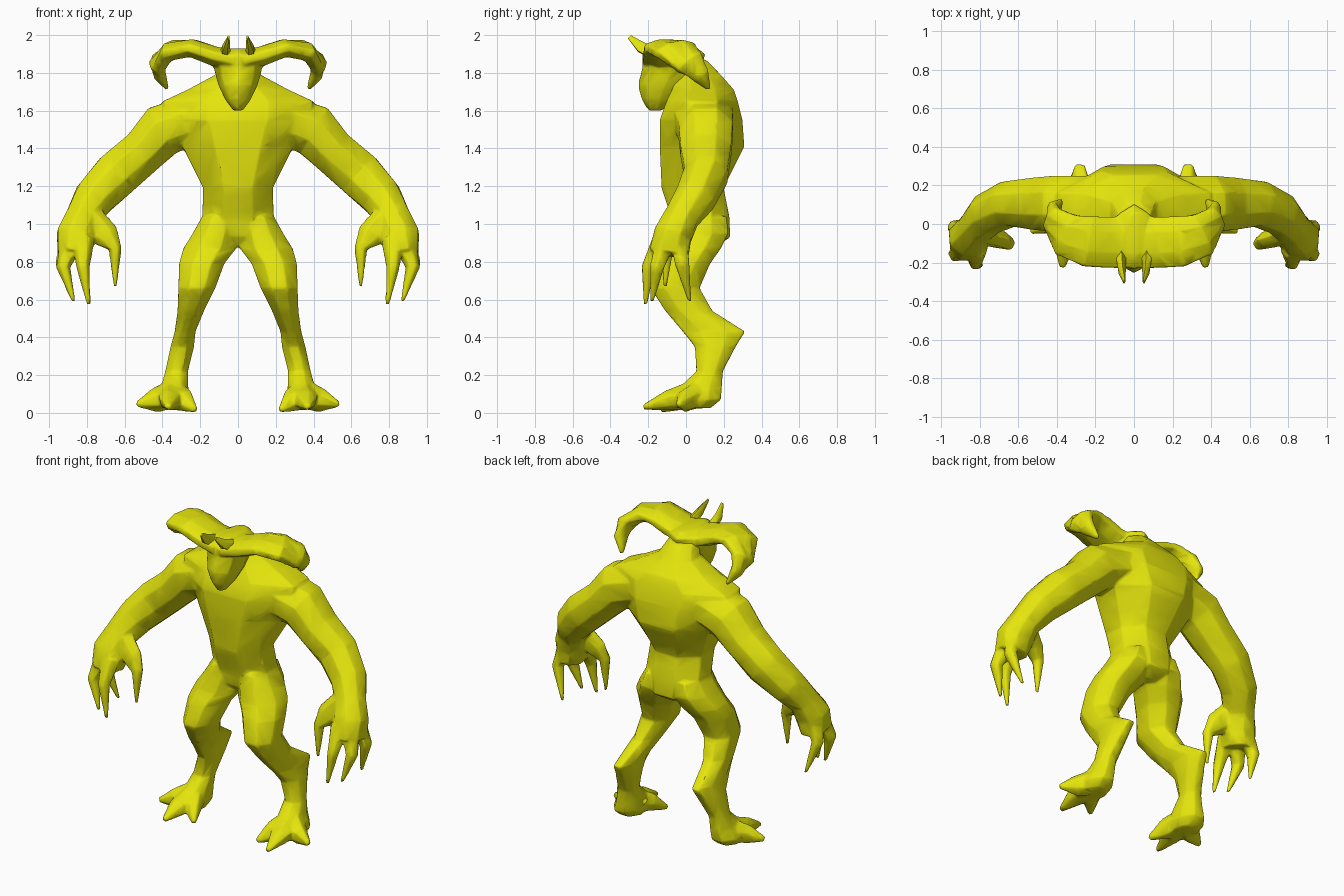
import bpy, bmesh, math
from mathutils import Vector

hide = bpy.data.materials.new("yellow_hide")
hide.diffuse_color = (0.78, 0.78, 0.004, 1)


def activate(objs):
    bpy.ops.object.select_all(action='DESELECT')
    for ob in objs:
        ob.select_set(True)
    bpy.context.view_layer.objects.active = objs[0]


def loft(name, rings, flat=False, n=8, mirror=True, phase=0.5):
    """Skin rings (x, y, z, half_width, half_depth); flat rings stay level,
    the others turn with the path."""
    bm = bmesh.new()
    pts = [Vector(r[:3]) for r in rings]
    k = 1.075 if phase else 1.0
    loops = []
    for i, (p, r) in enumerate(zip(pts, rings)):
        if flat:
            u, v = Vector((1, 0, 0)), Vector((0, 1, 0))
        else:
            t = (pts[min(i + 1, len(pts) - 1)] - pts[max(i - 1, 0)]).normalized()
            v = Vector((0, 1, 0))
            v = (v - t * v.dot(t)).normalized()
            u = v.cross(t)
        loop = []
        for j in range(n):
            a = 2 * math.pi * (j + phase) / n - math.pi / 2
            loop.append(bm.verts.new(p + u * math.cos(a) * r[3] * k + v * math.sin(a) * r[4] * k))
        loops.append(loop)
    for a, b in zip(loops, loops[1:]):
        for j in range(n):
            bm.faces.new((a[j], a[(j + 1) % n], b[(j + 1) % n], b[j]))
    bm.faces.new(loops[0])
    bm.faces.new(loops[-1])
    bmesh.ops.recalc_face_normals(bm, faces=bm.faces)
    me = bpy.data.meshes.new(name)
    bm.to_mesh(me)
    bm.free()
    me.materials.append(hide)
    ob = bpy.data.objects.new(name, me)
    bpy.context.collection.objects.link(ob)
    activate([ob])
    if mirror:
        ob.modifiers.new("mirror", 'MIRROR').use_mirror_merge = False
        bpy.ops.object.modifier_apply(modifier="mirror")
    bpy.ops.object.shade_smooth_by_angle(angle=math.radians(60))
    return ob


def fuse(name, parts, ratio):
    """Melt overlapping parts into one skin, then thin it back to few faces."""
    activate(parts)
    bpy.ops.object.join()
    ob = parts[0]
    ob.name = name
    m = ob.modifiers.new("melt", 'REMESH')
    m.mode, m.voxel_size, m.use_smooth_shade = 'VOXEL', 0.0085, True
    s = ob.modifiers.new("soften", 'SMOOTH')
    s.factor, s.iterations = 0.5, 3
    ob.modifiers.new("thin", 'DECIMATE').ratio = ratio
    return ob


# Hunched torso, from crotch to neck
body = [loft("torso", [
    (0, .08, .88, .06, .08), (0, .09, .93, .165, .145), (0, .075, 1.04, .19, .155),
    (0, .035, 1.19, .185, .165), (0, .085, 1.41, .295, .225), (0, .08, 1.55, .38, .22),
    (0, .085, 1.65, .40, .19), (0, .09, 1.71, .27, .165), (0, .07, 1.79, .12, .115),
    (0, .02, 1.87, .085, .085),
], flat=True, mirror=False)]

# Long arms, from inside the chest to the knuckles
body.append(loft("arm", [
    (.22, .09, 1.56, .13, .16), (.40, .105, 1.495, .14, .145), (.50, .105, 1.385, .12, .135),
    (.645, .105, 1.26, .123, .115), (.76, .05, 1.14, .108, .105), (.82, -.02, 1.04, .09, .09),
    (.855, -.07, .94, .105, .10), (.87, -.09, .84, .085, .105),
]))

# Clawed fingers: knuckle, bend, tip
fingers = {
    "thumb": [(.79, -.05, 1.04, .07, .05), (.70, -.08, .94, .07, .045), (.65, -.10, .87, .033, .035),
              (.65, -.11, .67, .009, .009)],
    "front_finger": [(.82, -.13, .92, .06, .05), (.82, -.2, .77, .034, .037), (.79, -.215, .57, .009, .009)],
    "middle_finger": [(.88, -.11, .90, .06, .05), (.925, -.155, .77, .036, .04), (.87, -.18, .59, .009, .009)],
    "rear_finger": [(.88, -.04, .92, .06, .05), (.93, -.02, .79, .036, .04), (.87, .02, .59, .009, .009)],
}
for name, rings in fingers.items():
    body.append(loft(name, rings, n=6))

# Bent legs with a projecting hock
body.append(loft("leg", [
    (.10, .075, 1.04, .09, .14), (.12, .07, .95, .12, .155), (.15, .04, .87, .14, .145),
    (.192, -.01, .79, .12, .138), (.218, -.058, .66, .098, .13), (.25, .015, .54, .07, .125),
    (.28, .148, .43, .055, .165), (.295, .155, .35, .062, .108), (.325, .125, .22, .06, .07),
    (.335, .08, .14, .072, .11), (.35, .06, .07, .09, .125), (.35, .03, .025, .07, .10),
], flat=True))

# Three splayed toes on each foot
toes = {
    "inner_toe": (.225, -.13, .015),
    "middle_toe": (.37, -.225, .03),
    "outer_toe": (.535, -.04, .045),
}
for name, (x, y, z) in toes.items():
    mx, my = (x + .35) / 2, (y + .03) / 2
    body.append(loft(name, [(.345, .06, .10, .075, .075), (mx, my, .065, .06, .05), (x, y, z, .015, .013)], n=6))
fuse("body", body, 0.05)

# Wedge-shaped head with a ridge along the snout
head = [loft("head", [
    (0, -.165, 1.60, .025, .035), (0, -.14, 1.66, .07, .095), (0, -.11, 1.735, .105, .145),
    (0, -.075, 1.83, .13, .155), (0, -.065, 1.90, .11, .17), (0, -.06, 1.93, .05, .12),
], flat=True, mirror=False, phase=0)]

# Broad horns curling outward, back and down
head.append(loft("curled_horn", [
    (.02, -.095, 1.865, .052, .135), (.13, -.095, 1.89, .052, .132),
    (.24, -.09, 1.93, .048, .132), (.35, -.055, 1.92, .05, .115),
    (.42, .02, 1.855, .048, .08), (.415, .075, 1.79, .034, .05),
    (.375, .12, 1.715, .01, .012),
], n=8))
fuse("horned_head", head, 0.06)

# Two short spikes above the brow
loft("brow_spike", [
    (.07, -.14, 1.89, .03, .035), (.064, -.24, 1.935, .02, .03), (.05, -.30, 1.99, .005, .012),
], n=5)
